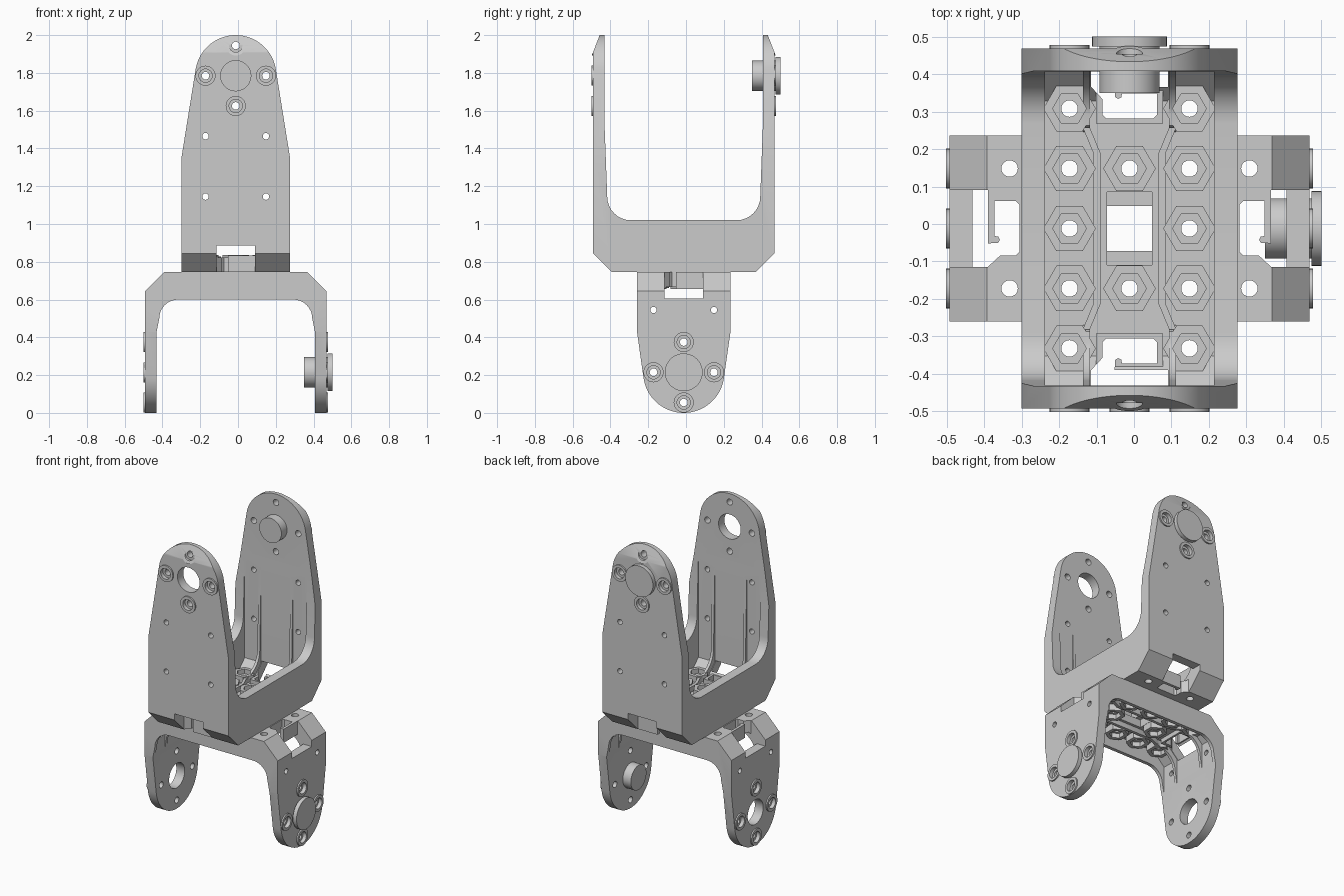
import bpy, bmesh
from math import sin, cos, pi, atan2, acos, hypot
from mathutils import Matrix

if "Cube" in bpy.data.objects:
    bpy.data.objects.remove(bpy.data.objects["Cube"])


def ngon(cx, cy, r, n=32):
    return [(cx + r * cos(2 * pi * i / n), cy + r * sin(2 * pi * i / n)) for i in range(n)]


def rect(x0, x1, y0, y1):
    return [(x0, y0), (x1, y0), (x1, y1), (x0, y1)]


def prism(bm, pts, axis, a, b):
    """Extrude a 2D outline along an axis from a to b."""
    place = {'x': lambda u, v, d: (d, u, v),
             'y': lambda u, v, d: (u, d, v),
             'z': lambda u, v, d: (u, v, d)}[axis]
    lo = [bm.verts.new(place(u, v, a)) for u, v in pts]
    hi = [bm.verts.new(place(u, v, b)) for u, v in pts]
    bm.faces.new(lo)
    bm.faces.new(hi)
    for i in range(len(pts)):
        j = (i + 1) % len(pts)
        bm.faces.new((lo[i], lo[j], hi[j], hi[i]))


def make(name, bm):
    bmesh.ops.recalc_face_normals(bm, faces=bm.faces[:])
    me = bpy.data.meshes.new(name)
    bm.to_mesh(me)
    bm.free()
    ob = bpy.data.objects.new(name, me)
    bpy.context.collection.objects.link(ob)
    return ob


def boolean(ob, op, bm):
    tool = make("cutter", bm)
    tool.hide_render = True
    m = ob.modifiers.new("bool", 'BOOLEAN')
    m.operation, m.object, m.solver, m.use_self = op, tool, 'EXACT', True
    bpy.context.view_layer.update()
    me = bpy.data.meshes.new_from_object(ob.evaluated_get(bpy.context.evaluated_depsgraph_get()))
    ob.modifiers.clear()
    ob.data = me
    bpy.data.objects.remove(tool)


def smooth(ob):
    bpy.ops.object.select_all(action='DESELECT')
    ob.select_set(True)
    bpy.context.view_layer.objects.active = ob
    bpy.ops.object.shade_smooth_by_angle(angle=0.5)


def mirror(pts):
    return pts + [(-u, v) for u, v in reversed(pts)]


def fillet(y1, z0, r, n=8):
    """Concave quarter arc from floor height z0 up to wall at y1."""
    return [(y1 - r + r * sin(t), z0 + r - r * cos(t)) for t in [pi / 2 * i / n for i in range(n + 1)]]


def bracket(name, width, pivot, taper, flange, radius, rib_top, hole_rows, chamfer, matrix):
    w, top, R = width / 2, pivot + 0.3, 0.215
    # U-shaped body with side flanges
    bm = bmesh.new()
    inner = fillet(0.405, flange, radius) + [(0.42, rib_top), (0.42, top)]
    outer = [(0.48, top), (0.48, 0.1), (0.38, 0)]
    prism(bm, mirror(inner + outer), 'x', -w - 0.1, w + 0.1)
    body = make(name, bm)
    # recess between the flanges
    bm = bmesh.new()
    prism(bm, mirror([(0.34, 0.05), (0.4195, 0.13), (0.4195, top + 0.1)]), 'x', -0.225, 0.225)
    boolean(body, 'DIFFERENCE', bm)
    # hex bosses, ribs and screw bosses
    hexes = [(x, y) for x in (-0.16, 0.16) for y in (-0.32, -0.16, 0, 0.16, 0.32)] + [(0, -0.16), (0, 0.16)]
    screws = [(-0.16, pivot), (0.16, pivot), (0, pivot - 0.16), (0, pivot + 0.16)]
    bm = bmesh.new()
    for x, y in hexes:
        prism(bm, ngon(x, y, 0.07, 6), 'z', 0.03, 0.09)
    for s in (-1, 1):
        prism(bm, [(s * x, y) for x, y in [(0.106, 0.27), (0.125, 0.27), (0.096, 0.2), (0.096, -0.2),
              (0.125, -0.27), (0.106, -0.27), (0.077, -0.2), (0.077, 0.2)]], 'z', 0.03, 0.084)
        prism(bm, rect(-0.09, 0.09, *sorted((s * 0.28, s * 0.4))), 'z', 0.04, 0.078)
        rib = [(0.25, 0.035)] + fillet(0.405, 0.086, 0.13) + [(0.421, rib_top), (0.44, rib_top), (0.44, 0.12), (0.37, 0.035)]
        for x in (-0.115, 0.115):
            prism(bm, [(s * y, z) for y, z in rib], 'x', x - 0.009, x + 0.009)
        for x, z in screws:
            prism(bm, ngon(x, z, 0.053), 'y', s * 0.46, s * 0.489)
    boolean(body, 'UNION', bm)
    # tapered legs with round ends
    d = hypot(w, taper - pivot)
    a0 = atan2(taper - pivot, w) + acos(R / d)
    arc = [a0 + (pi / 2 - a0) * i / 20 for i in range(20)]
    bm = bmesh.new()
    prism(bm, mirror([(w, -0.1), (w, taper)] + [(R * cos(t), pivot + R * sin(t)) for t in arc]), 'y', -0.7, 0.7)
    boolean(body, 'INTERSECT', bm)
    # nut pockets, bolt holes, cable windows with hook slots
    bm = bmesh.new()
    for x, y in hexes:
        prism(bm, ngon(x, y, 0.045, 6), 'z', 0.06, 0.13)
        prism(bm, ngon(x, y, 0.022, 20), 'z', -0.1, 0.12)
    prism(bm, rect(-0.06, 0.06, -0.0975, 0.0975), 'z', -0.1, 0.2)
    hook = [(-0.1025, 0.378), (-0.072, 0.345), (-0.072, 0.303), (-0.062, 0.293), (0.063, 0.293), (0.073, 0.303),
            (0.073, 0.36), (-0.02, 0.36), (-0.022, 0.35), (-0.03, 0.346), (-0.038, 0.35), (-0.04, 0.378),
            (0.1025, 0.378), (0.1025, 0.6), (-0.1025, 0.6)]
    for s in (-1, 1):
        prism(bm, [(x, s * y) for x, y in hook], 'z', -0.1, 0.14)
        for x, z in screws:
            prism(bm, ngon(x, z, 0.035), 'y', s * 0.465, s * 0.6)
            prism(bm, ngon(x, z, 0.02, 20), 'y', s * 0.3, s * 0.59)
        for z in hole_rows:
            for x in (-0.16, 0.16):
                prism(bm, ngon(x, z, 0.017, 20), 'y', s * 0.35, s * 0.6)
        if chamfer:
            prism(bm, [(s * y, pivot + z) for y, z in [(0.4956, 0.085), (0.4333, 0.245), (0.65, 0.245), (0.65, 0.085)]],
                  'x', -0.4, 0.4)
    prism(bm, ngon(0, pivot, 0.08, 40), 'y', -0.6, -0.3)
    boolean(body, 'DIFFERENCE', bm)
    # pivot pin with a flanged head
    bm = bmesh.new()
    prism(bm, ngon(0, pivot, 0.08, 40), 'y', 0.362, 0.49)
    prism(bm, ngon(0, pivot, 0.1, 40), 'y', 0.486, 0.512)
    pin = make(name + "_pivot_pin", bm)
    for ob in (body, pin):
        ob.data.transform(matrix)
        smooth(ob)


shift = Matrix.Translation((-0.012, -0.012, 0.745))
bracket("upper_bracket", 0.575, 1.04, 0.605, 0.275, 0.125, 0.8, (0.4, 0.72), True, shift)
# the lower bracket is flipped over and turned a quarter
bracket("lower_bracket", 0.495, 0.53, 0.315, 0.145, 0.1, 0.32, (0.2,), False,
        shift @ Matrix.Rotation(pi, 4, (1, 1, 0)))
